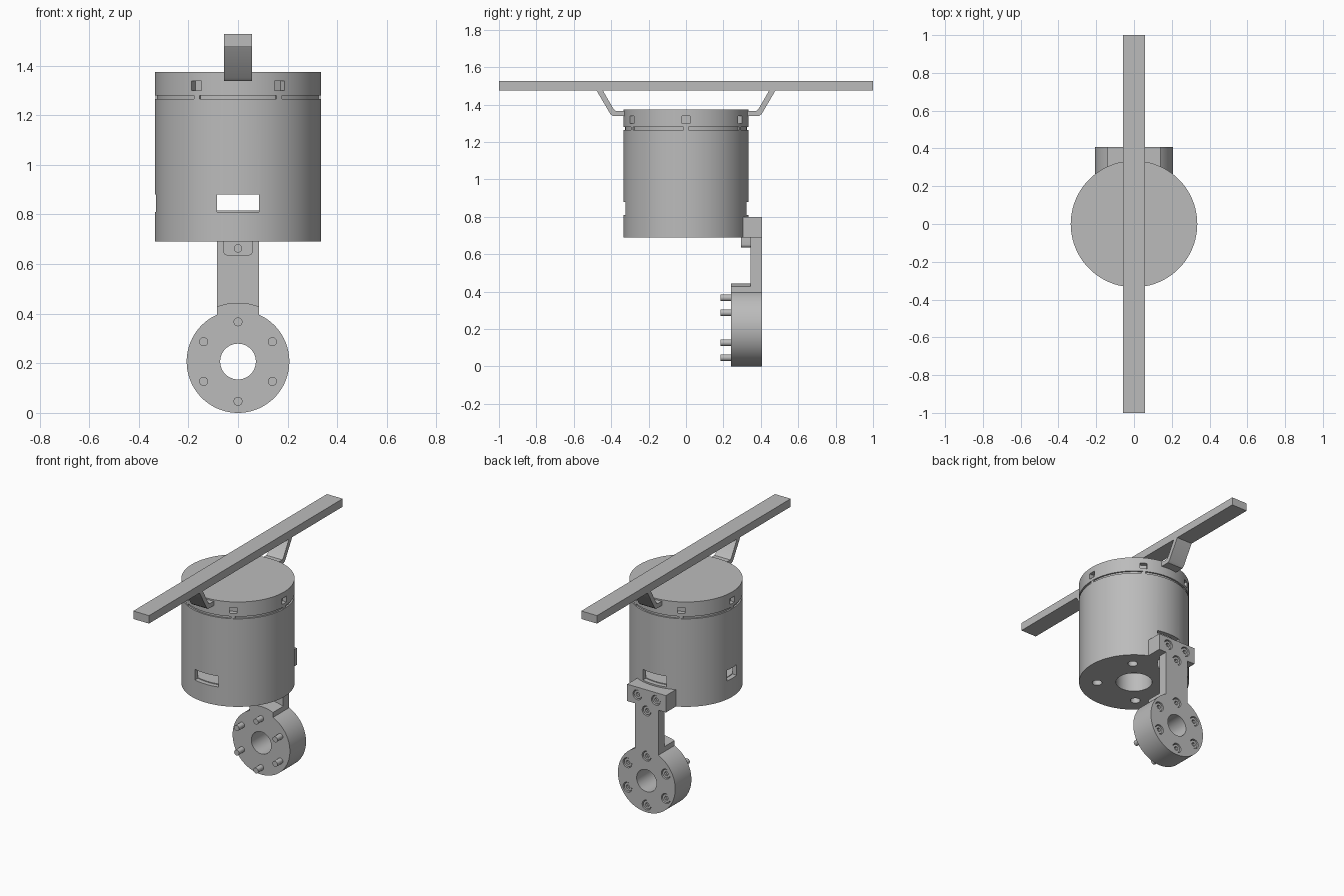
import bpy, bmesh
from math import sin, cos, pi, radians, acos, degrees
from mathutils import Matrix, Vector

if "Cube" in bpy.data.objects:
    bpy.data.objects.remove(bpy.data.objects["Cube"])

grey = bpy.data.materials.new("plain grey")
grey.use_nodes = True
grey.diffuse_color = (0.5, 0.5, 0.5, 1)
grey.node_tree.nodes["Principled BSDF"].inputs["Base Color"].default_value = (0.5, 0.5, 0.5, 1)


def finish(bm, name):
    bmesh.ops.remove_doubles(bm, verts=bm.verts, dist=1e-5)
    bmesh.ops.recalc_face_normals(bm, faces=bm.faces)
    mesh = bpy.data.meshes.new(name)
    bm.to_mesh(mesh)
    bm.free()
    mesh.materials.append(grey)
    ob = bpy.data.objects.new(name, mesh)
    bpy.context.collection.objects.link(ob)
    return ob


def arc(r, a0, a1, n, cx=0, cz=0):
    """Points on an arc, angles in degrees."""
    step = radians(a1 - a0) / n
    return [(cx + r * cos(radians(a0) + i * step), cz + r * sin(radians(a0) + i * step))
            for i in range(n + 1)]


def add_prism(bm, pts, a, b, axis):
    """Extrude a 2D outline from a to b along x, y or z."""
    place = {"x": lambda p, d: (d, p[0], p[1]),
             "y": lambda p, d: (p[0], d, p[1]),
             "z": lambda p, d: (p[0], p[1], d)}[axis]
    low = [bm.verts.new(place(p, a)) for p in pts]
    high = [bm.verts.new(place(p, b)) for p in pts]
    bm.faces.new(low)
    bm.faces.new(high[::-1])
    for i in range(len(pts)):
        j = (i + 1) % len(pts)
        bm.faces.new((low[i], low[j], high[j], high[i]))


def prisms(name, items):
    bm = bmesh.new()
    for item in items:
        add_prism(bm, *item)
    return finish(bm, name)


def disc(x, z, r, n=24):
    return arc(r, 0, 360, n, x, z)[:-1]


def rect(x0, x1, z0, z1):
    return [(x0, z0), (x1, z0), (x1, z1), (x0, z1)]


def lathe(name, profile, steps=96):
    bm = bmesh.new()
    vs = [bm.verts.new((r, 0, z)) for r, z in profile]
    es = [bm.edges.new((vs[i], vs[(i + 1) % len(vs)])) for i in range(len(vs))]
    bmesh.ops.spin(bm, geom=vs + es, cent=(0, 0, 0), axis=(0, 0, 1),
                   angle=2 * pi, steps=steps)
    return finish(bm, name)


def radial_boxes(name, r0, r1, width, z0, z1):
    """Six small blocks spaced evenly around the drum."""
    bm = bmesh.new()
    for k in range(6):
        turn = Matrix.Rotation(k * pi / 3, 4, "Z")
        made = bmesh.ops.create_cube(bm, size=1)["verts"]
        for v in made:
            v.co = turn @ Vector(((r0 + r1) / 2 + v.co.x * (r1 - r0), v.co.y * width,
                                  (z0 + z1) / 2 + v.co.z * (z1 - z0)))
    return finish(bm, name)


def cut(ob, cutter):
    cutter.hide_render = True
    mod = ob.modifiers.new("cut", "BOOLEAN")
    mod.operation, mod.solver, mod.object = "DIFFERENCE", "EXACT", cutter
    bpy.context.view_layer.objects.active = ob
    bpy.ops.object.modifier_apply(modifier=mod.name)
    bpy.data.objects.remove(cutter)


R = 0.335

# Drum: base with holes, hollow body with windows, grooved collar, lid with slots
base = lathe("drum_base", [(0.11, 0.69), (R, 0.69), (R, 0.8), (0.305, 0.8),
                           (0.305, 0.815), (0.11, 0.815)])
cut(base, prisms("base_holes", [(disc(x, y, 0.03), 0.6, 0.76, "z")
                                for x, y in arc(0.225, 48, 318, 3)]))

body = lathe("drum_body", [(0.305, 0.8), (R, 0.8), (R, 1.265), (0.305, 1.265)])
cut(body, prisms("window_front_back", [(rect(-0.085, 0.085, 0.81, 0.88), -0.5, 0.5, "y")]))
cut(body, prisms("window_side", [(rect(-0.05, 0.05, 0.81, 0.88), -0.5, -0.2, "x")]))

lathe("groove_collar", [(0.3, 1.25), (0.325, 1.25), (0.325, 1.29), (0.3, 1.29)])
radial_boxes("groove_nubs", 0.31, R - 0.002, 0.025, 1.262, 1.282)

lid = prisms("lid", [(disc(0, 0, R, 96), 1.28, 1.375, "z")])
cut(lid, radial_boxes("lid_slots", 0.305, 0.4, 0.045, 1.3, 1.338))

# Top bar and its two bent legs
prisms("top_bar", [(rect(-1, 1, 1.475, 1.527), -0.057, 0.057, "x")])
leg = [(0.48, 1.478), (0.405, 1.35), (0.39, 1.338), (0.31, 1.338),
       (0.31, 1.366), (0.375, 1.366), (0.387, 1.375), (0.446, 1.478)]
for side, s in (("front", -1), ("back", 1)):
    prisms(side + "_bar_leg", [([(s * y, z) for y, z in leg], -0.057, 0.057, "x")])

# Hanging arm: back plate, thick hub and mounting block
HUB_Z, HUB_R, NECK, BACK, STEP = 0.207, 0.207, 0.085, 0.407, 0.345
a = degrees(acos(NECK / HUB_R))
b = degrees(acos(NECK / 0.237))
rim = arc(HUB_R, a, -180 - a, 80, 0, HUB_Z)
rim = arc(HUB_R, a, a - 360 + 2 * (90 - a), 80, 0, HUB_Z)
bolt_circle = arc(0.16, 30, 330, 5, 0, HUB_Z)
bolts = bolt_circle + [(-0.067, 0.75), (0.067, 0.75), (0, 0.663)]

plate = prisms("arm_plate", [([(-NECK, 0.69), (-0.14, 0.69), (-0.14, 0.8), (0.14, 0.8),
                               (0.14, 0.69), (NECK, 0.69)] + rim, STEP, BACK, "y")])
hub = prisms("arm_hub", [(rim + arc(0.237, 180 - b, b, 16, 0, HUB_Z), 0.24, STEP, "y")])
for part in (plate, hub):
    cut(part, prisms("hub_bore", [(disc(0, HUB_Z, 0.072, 48), 0, 1, "y")]))
cut(plate, prisms("counterbores", [(disc(x, z, 0.032), BACK - 0.03, 0.5, "y")
                                   for x, z in bolts]))
prisms("mounting_block", [(rect(-0.14, 0.14, 0.69, 0.8), 0.28, STEP, "y")])

# Small tab with rounded lower corners in front of the arm
tab_outline = ([(0.06, 0.69), (-0.06, 0.69)] + arc(0.018, 180, 270, 6, -0.042, 0.653)
               + arc(0.018, 270, 360, 6, 0.042, 0.653))
tab = prisms("arm_tab", [(tab_outline, 0.295, STEP, "y")])
cut(tab, prisms("tab_hole", [(disc(0, 0.663, 0.015), 0.2, 0.32, "y")]))

# Screws: recessed socket heads at the back, pins out of the hub front
heads = prisms("screw_heads", [(disc(x, z, 0.027), BACK - 0.032, BACK - 0.006, "y")
                               for x, z in bolts])
cut(heads, prisms("hex_sockets", [(disc(x, z, 0.014, 6), BACK - 0.022, 0.5, "y")
                                  for x, z in bolts]))
prisms("screw_pins", [(disc(x, z, 0.018), 0.184, 0.25, "y") for x, z in bolt_circle])

# Smooth the round sides, keep the edges crisp
for ob in bpy.context.collection.objects:
    if ob.type == "MESH":
        bpy.ops.object.select_all(action="DESELECT")
        ob.select_set(True)
        bpy.context.view_layer.objects.active = ob
        bpy.ops.object.shade_smooth_by_angle(angle=radians(30))
